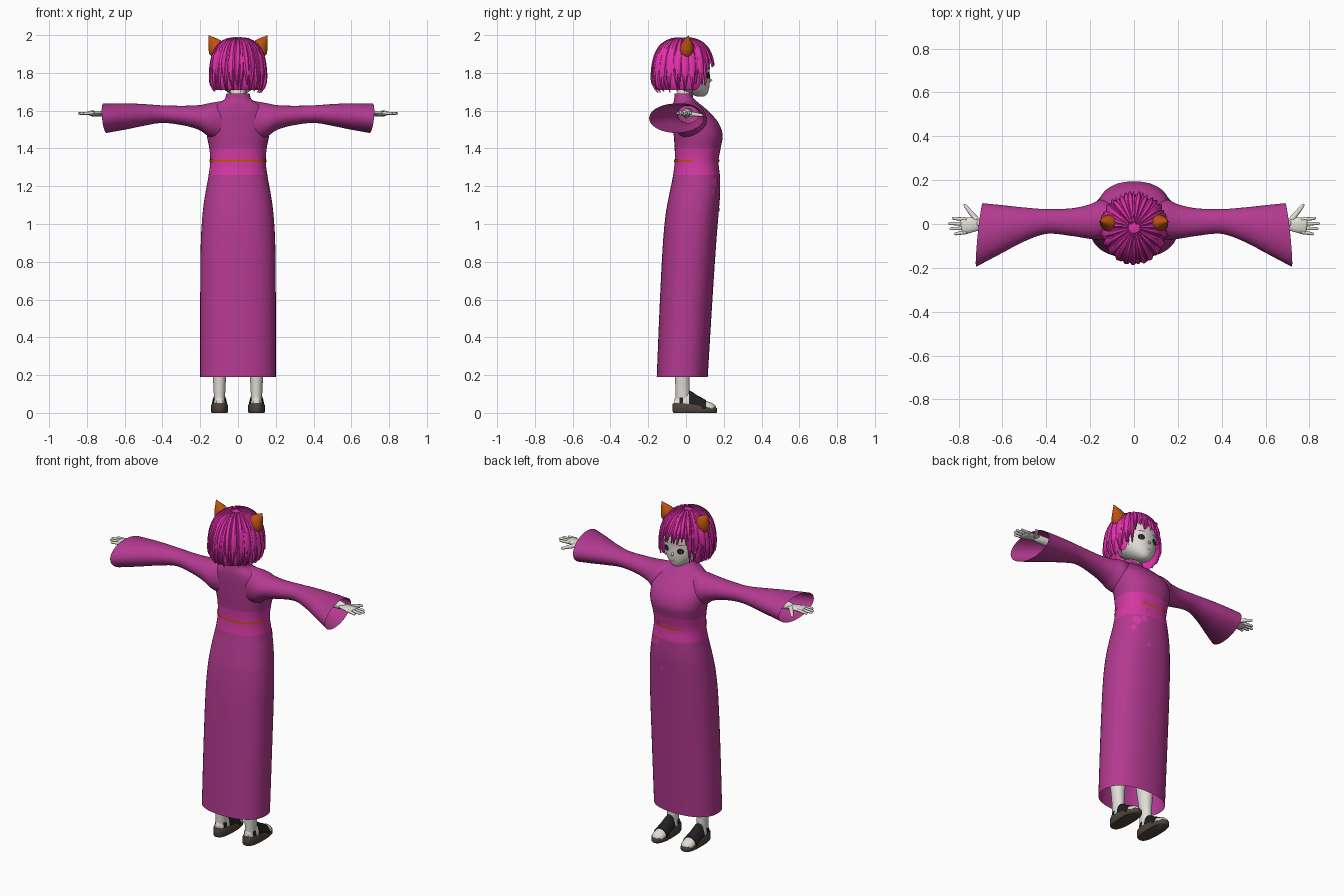
import bpy, bmesh, math, random
from mathutils import Vector

if "Cube" in bpy.data.objects:
    bpy.data.objects.remove(bpy.data.objects["Cube"], do_unlink=True)
random.seed(4)


def material(name, r, g, b):
    m = bpy.data.materials.new(name)
    m.use_nodes = True
    m.diffuse_color = (r, g, b, 1)
    m.node_tree.nodes["Principled BSDF"].inputs["Base Color"].default_value = (r, g, b, 1)
    return m


PLUM = material("plum cloth", .45, .042, .28)
SASH = material("bright sash pink", .66, .04, .37)
HAIR = material("hot pink hair", .78, .03, .42)
SKIN = material("pale skin", .75, .72, .67)
ORANGE = material("burnt orange", .5, .085, .006)
SOLE = material("brown sole", .075, .058, .045)
BLACK = material("black", .015, .015, .017)


def finish(bm, name, mats, mirror=False, angle=50):
    bmesh.ops.recalc_face_normals(bm, faces=bm.faces)
    me = bpy.data.meshes.new(name)
    bm.to_mesh(me)
    bm.free()
    ob = bpy.data.objects.new(name, me)
    bpy.context.collection.objects.link(ob)
    for m in mats:
        me.materials.append(m)
    if mirror:
        ob.modifiers.new("Mirror", 'MIRROR').use_mirror_merge = False
    bpy.ops.object.select_all(action='DESELECT')
    ob.select_set(True)
    bpy.context.view_layer.objects.active = ob
    bpy.ops.object.shade_smooth_by_angle(angle=math.radians(angle))
    return ob


def skin_rows(bm, rows, closed=True, cap=False):
    """Bridge rows of points with quads."""
    vs = [[bm.verts.new(p) for p in row] for row in rows]
    n = len(vs[0])
    for a, b in zip(vs, vs[1:]):
        for i in range(n if closed else n - 1):
            j = (i + 1) % n
            bm.faces.new((a[i], a[j], b[j], b[i]))
    if cap:
        bm.faces.new(vs[0])
        bm.faces.new(vs[-1])


def at(keys, u):
    """Smooth interpolation of key tuples by their first value."""
    u = min(max(u, keys[0][0]), keys[-1][0])
    i = next(k for k in range(len(keys) - 1) if u <= keys[k + 1][0])
    k0, k1 = keys[i], keys[i + 1]
    kp, kn = keys[max(i - 1, 0)], keys[min(i + 2, len(keys) - 1)]
    d = k1[0] - k0[0]
    t = (u - k0[0]) / d
    out = []
    for c in range(1, len(k0)):
        m0 = (k1[c] - kp[c]) / (k1[0] - kp[0]) * d
        m1 = (kn[c] - k0[c]) / (kn[0] - k0[0]) * d
        out.append((2*t**3 - 3*t*t + 1) * k0[c] + (t**3 - 2*t*t + t) * m0
                   + (3*t*t - 2*t**3) * k1[c] + (t**3 - t*t) * m1)
    return out


def oval(ca, cb, ra, rb, n=48, p=2.0):
    pts = []
    for i in range(n):
        a = math.tau * i / n
        c, s = math.cos(a), math.sin(a)
        pts.append((ca + ra * math.copysign(abs(c) ** (2 / p), c),
                    cb + rb * math.copysign(abs(s) ** (2 / p), s)))
    return pts


def steps(a, b, n):
    return [a + (b - a) * i / n for i in range(n + 1)]


def upright(keys, zs, p=2.0, grow=0, cx=0):
    """Rings for keys of (z, half width, back y, front y)."""
    rows = []
    for z in zs:
        h, b, f = at(keys, z)
        ring = oval(cx, (b + f) / 2, h + grow, (f - b) / 2 + grow, p=p)
        rows.append([(x, y, z) for x, y in ring])
    return rows


def decal(name, mat, keys, cx, cz, w, h, p=2.0, mirror=False):
    """Thin oval plate lying on the front of an upright form."""
    bm = bmesh.new()
    rows = []
    for k in (.05, .5, 1):
        row = []
        for x, z in oval(cx, cz, w * k, h * k, 16):
            hx, b, f = at(keys, z)
            bulge = max(0, 1 - abs(x / hx) ** p) ** (1 / p)
            row.append((x, (b + f) / 2 + (f - b) / 2 * bulge + .004, z))
        rows.append(row)
    skin_rows(bm, rows)
    bm.faces.new(bm.verts[:16]) if bm.verts.ensure_lookup_table() is None else None
    finish(bm, name, [mat], mirror)


# Robe: one long tapering form with a brighter sash band
ROBE = [(.19, .2, -.155, .115), (.6, .2, -.138, .14), (.9, .197, -.122, .16),
        (1.05, .188, -.108, .172), (1.15, .175, -.09, .18), (1.25, .157, -.07, .18),
        (1.33, .147, -.06, .172), (1.4, .152, -.06, .183), (1.47, .165, -.065, .194),
        (1.53, .168, -.068, .175), (1.57, .162, -.07, .145), (1.61, .14, -.07, .105),
        (1.635, .112, -.068, .075), (1.65, .085, -.065, .055), (1.665, .068, -.062, .04),
        (1.69, .062, -.06, .03)]
bm = bmesh.new()
skin_rows(bm, upright(ROBE, steps(.19, 1.69, 150), 2.3))
for f in bm.faces:
    f.material_index = int(1.26 < f.calc_center_median().z < 1.4)
finish(bm, "robe", [PLUM, SASH])

# Cord: broken thin line around the sash
bm = bmesh.new()
skin_rows(bm, upright(ROBE, (1.329, 1.341), 2.3, .004))
gone = [f for f in bm.faces if f.calc_center_median().y > .03
        and abs(f.calc_center_median().x) > .09]
bmesh.ops.delete(bm, geom=gone, context='FACES')
finish(bm, "sash_cord", [ORANGE])

# Petal pattern on the robe front
for x, z, s in ((.06, 1.35, .013), (.05, 1.3, .01)):
    decal("sash_petal", PLUM, ROBE, x, z, s, s, 2.3)
for x, z, s in ((.11, 1.22, .022), (.07, 1.235, .016), (.125, 1.17, .013), (.04, 1.08, .012)):
    decal("robe_petal", SASH, ROBE, x, z, s, s * 1.2, 2.3)

# Sleeves: flared, open and slanted at the cuff
SLEEVE = [(.08, 1.44, 1.652, -.055, .09), (.15, 1.46, 1.64, -.072, .11),
          (.2, 1.495, 1.63, -.068, .09), (.28, 1.52, 1.626, -.055, .072),
          (.4, 1.535, 1.628, -.045, .068), (.5, 1.52, 1.635, -.08, .075),
          (.6, 1.5, 1.639, -.135, .085), (.705, 1.482, 1.638, -.195, .095)]
bm = bmesh.new()
rows = []
for u in steps(.08, .705, 32):
    z0, z1, y0, y1 = at(SLEEVE, u)
    cy, cz, k = (y0 + y1) / 2, (z0 + z1) / 2, max(0, u - .45) / .25 * .1
    rows.append([(u - k * (y - cy) + k * (z - cz), y, z)
                 for y, z in oval(cy, cz, (y1 - y0) / 2, (z1 - z0) / 2)])
skin_rows(bm, rows)
finish(bm, "sleeves", [PLUM], True)


def stick(bm, p, q, r0, r1, flat=1.0):
    """Tapered rounded rod between two points, flattened in height."""
    p, q = Vector(p), Vector(q)
    d = (q - p).normalized()
    side = d.cross(Vector((0, 0, 1))).normalized()
    up = side.cross(d) * flat
    rows = []
    for t, k in ((0, .5), (.06, 1), (.5, 1), (.9, 1), (.97, .75), (1, .3)):
        r = (r0 + (r1 - r0) * t) * k
        c = p.lerp(q, t)
        rows.append([c + side * a + up * b for a, b in oval(0, 0, r, r, 12)])
    skin_rows(bm, rows, cap=True)


# Hands and forearms
bm = bmesh.new()
stick(bm, (.4, .01, 1.585), (.72, .002, 1.588), .03, .022)
stick(bm, (.69, .002, 1.588), (.79, -.01, 1.586), .026, .042, .35)
for y0, y1, x1 in ((.02, .026, .83), (.001, .002, .848), (-.019, -.022, .842), (-.036, -.046, .82)):
    stick(bm, (.76, y0, 1.587), (x1, y1, 1.585), .0095, .0065)
stick(bm, (.715, .015, 1.584), (.775, .09, 1.575), .014, .007)
finish(bm, "hands", [SKIN], True)

# Legs
LEG = [(.04, .03, -.055, .02), (.1, .03, -.055, .02), (.2, .036, -.06, .02),
       (.32, .048, -.075, .03), (.6, .06, -.07, .06)]
bm = bmesh.new()
skin_rows(bm, upright(LEG, steps(.04, .6, 14), cx=.098), cap=True)
finish(bm, "legs", [SKIN], True)

# Feet and straps: arched sections along y
FOOT = [(-.06, .022, .075), (-.03, .034, .11), (.02, .036, .112), (.06, .038, .088),
        (.11, .04, .062), (.145, .032, .05), (.158, .015, .035)]


def foot(name, mat, y0, y1, grow):
    bm = bmesh.new()
    rows = []
    for y in steps(y0, y1, 12):
        h, top = at(FOOT, y)
        rows.append([(x, y, max(z, .02)) for x, z in oval(.098, .025, h + grow, top - .025 + grow, 24)])
    skin_rows(bm, rows, cap=True)
    finish(bm, name, [mat], True)


foot("feet", SKIN, -.06, .158, 0)
foot("sandal_straps", BLACK, .015, .105, .005)
foot("heel_straps", BLACK, -.035, -.015, .003)

# Soles: thick at the heel, thin at the toe
bm = bmesh.new()
rows = []
for k, g in ((0, -.004), (.15, 0), (.85, 0), (1, -.004)):
    rows.append([(x, y, k * (.052 - .14 * max(y + .02, 0)))
                 for x, y in oval(.098, .047, .045 + g, .118 + g, p=2.6)])
skin_rows(bm, rows, cap=True)
finish(bm, "sandal_soles", [SOLE], True)

# Head and neck
HEAD = [(1.675, .015, .06, .095), (1.685, .035, .03, .11), (1.71, .07, -.03, .12),
        (1.75, .1, -.08, .126), (1.8, .115, -.1, .125), (1.86, .117, -.11, .125),
        (1.92, .09, -.09, .1), (1.955, .04, -.05, .05)]
bm = bmesh.new()
skin_rows(bm, upright(HEAD, steps(1.675, 1.955, 28)), cap=True)
finish(bm, "head", [SKIN])
bm = bmesh.new()
stick(bm, (0, -.012, 1.6), (0, .001, 1.76), .043, .04)
finish(bm, "neck", [SKIN])
bm = bmesh.new()
stick(bm, (0, .118, 1.775), (0, .136, 1.756), .004, .007)
finish(bm, "nose", [SKIN])

# Painted face
decal("eyes", BLACK, HEAD, .046, 1.787, .019, .018, mirror=True)
decal("eyebrows", HAIR, HEAD, .046, 1.825, .022, .003, mirror=True)
decal("mouth", SASH, HEAD, 0, 1.722, .014, .0025)
for s in (-1, 1):
    bm = bmesh.new()
    y = .119
    rows = [[(s * .046 + x * k, y - abs(x) * .2, 1.784 + z * k) for x, z in oval(0, 0, .01, .012, 16)]
            for k in (.1, 1)]
    skin_rows(bm, rows)
    finish(bm, "iris", [HAIR])

# Hair: bobbed shell covered by tapering locks from the crown
DOME = [(0, .001, 1.984), (.15, .06, 1.973), (.3, .104, 1.942), (.45, .13, 1.895),
        (.6, .143, 1.84), (.8, .147, 1.765), (.92, .138, 1.722), (1, .118, 1.692)]


def dome(a, t, lift=0.0):
    r, z = at(DOME, t)
    r += lift
    return (r * math.sin(a), -.015 + 1.11 * r * math.cos(a), z + lift * (1 - t))


bm = bmesh.new()
rows = []
for k in steps(0, 1, 20):
    row = []
    for i in range(72):
        a = math.tau * i / 72
        away = abs(math.remainder(a, math.tau))
        end = .52 + .43 * min(max((away - .65) / .35, 0), 1)
        row.append(dome(a, k * end, -.004 * k))
    rows.append(row)
skin_rows(bm, rows)
finish(bm, "hair_shell", [HAIR])

bm = bmesh.new()
for layer, count in ((0, 34), (1, 23)):
    for i in range(count):
        a = math.tau * (i + .5 * layer) / count + random.uniform(-.04, .04)
        away = abs(math.remainder(a, math.tau))
        end = .66 if away < .7 else .93 if away < 1.2 else .99
        end += random.uniform(-.06, .01) - .06 * layer
        wide = 3.6 / count
        rows = []
        for k in steps(.06, 1, 12):
            w = wide * min(1, (1.02 - k) * 2.6)
            sway = a + .06 * math.sin(i * 2.4) * k * k
            lift = .002 + .003 * layer
            rows.append([dome(sway - w, k * end, lift - .005), dome(sway - w * .4, k * end, lift + .003),
                         dome(sway + w * .4, k * end, lift + .003), dome(sway + w, k * end, lift - .005)])
        skin_rows(bm, rows, closed=False)
finish(bm, "hair_locks", [HAIR], angle=40)

# Pointed animal ears
bm = bmesh.new()
base, tip = Vector((.107, .003, 1.915)), Vector((.155, .012, 1.998))
rows = []
for t, k in ((0, .9), (.2, 1), (.45, .78), (.7, .45), (.9, .16), (1, .03)):
    c = base.lerp(tip, t)
    rows.append([c + Vector((.036 * u, .038 * v, -.032 * u)) * k for u, v in oval(0, 0, 1, 1, 20)])
skin_rows(bm, rows, cap=True)
finish(bm, "ears", [ORANGE], True)
